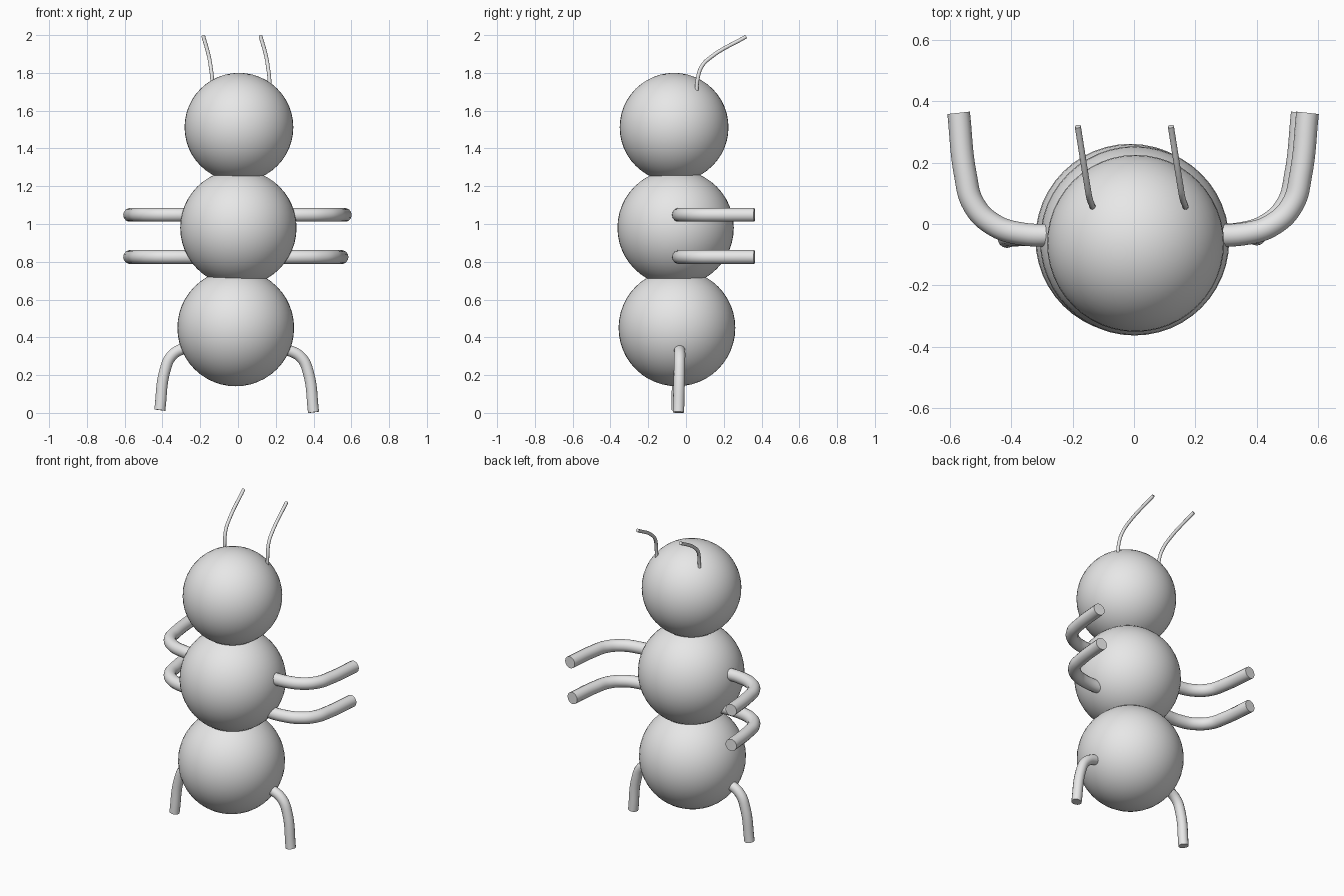
import bpy
from mathutils import Vector

cube = bpy.data.objects.get("Cube")
if cube:
    bpy.data.objects.remove(cube, do_unlink=True)

# Single grey material
grey = bpy.data.materials.new("plain_grey")
grey.use_nodes = True
colour = (0.8, 0.8, 0.8, 1)
grey.diffuse_color = colour
for node in grey.node_tree.nodes:
    if node.type == 'BSDF_PRINCIPLED':
        node.inputs["Base Color"].default_value = colour


def ball(name, radius, centre):
    bpy.ops.mesh.primitive_uv_sphere_add(segments=48, ring_count=24, radius=radius, location=centre)
    obj = bpy.context.object
    obj.name = name
    obj.data.materials.append(grey)
    bpy.ops.object.shade_smooth()


def tube(name, radius, points, side=1, shift=(0, 0, 0)):
    """Round capped tube through the points, optionally flipped in x."""
    curve = bpy.data.curves.new(name, 'CURVE')
    curve.dimensions = '3D'
    curve.bevel_depth = radius
    curve.bevel_resolution = 5
    curve.resolution_u = 8
    curve.use_fill_caps = True
    spline = curve.splines.new('BEZIER')
    spline.bezier_points.add(len(points) - 1)
    for bp, (x, y, z) in zip(spline.bezier_points, points):
        bp.co = Vector((x * side, y, z)) + Vector(shift)
        bp.handle_left_type = bp.handle_right_type = 'AUTO'
    obj = bpy.data.objects.new(name, curve)
    bpy.context.collection.objects.link(obj)
    # Turn the curve into a mesh so that the flat end keeps a crisp rim
    bpy.ops.object.select_all(action='DESELECT')
    obj.select_set(True)
    bpy.context.view_layer.objects.active = obj
    bpy.ops.object.convert(target='MESH')
    obj = bpy.context.object
    obj.name = name
    obj.data.materials.clear()
    obj.data.materials.append(grey)
    bpy.ops.object.shade_smooth_by_angle()


# Three stacked body segments
ball("head", 0.288, (0.005, -0.063, 1.512))
ball("thorax", 0.308, (0.002, -0.055, 0.98))
ball("abdomen", 0.309, (-0.012, -0.048, 0.45))

# Arms, bending backwards
arm = [(0.2, -0.033, 0), (0.36, -0.032, 0), (0.455, 0.0, 0),
       (0.517, 0.065, 0), (0.543, 0.16, 0), (0.565, 0.362, 0)]
tube("upper_left_arm", 0.037, arm, 1, (0, 0, 1.048))
tube("upper_right_arm", 0.037, arm, -1, (-0.006, 0, 1.048))
tube("lower_left_arm", 0.037, arm, 1, (-0.017, 0, 0.825))
tube("lower_right_arm", 0.037, arm, -1, (-0.006, 0, 0.825))

# Legs, bending downwards
leg = [(0.18, -0.034, 0.338), (0.275, -0.034, 0.328), (0.338, -0.034, 0.289),
       (0.372, -0.035, 0.215), (0.4, -0.04, 0.003)]
tube("left_leg", 0.03, leg)
tube("right_leg", 0.03, leg, -1, (-0.014, -0.008, 0.012))

# Antennae, sweeping up and back
antenna = [(0.168, 0.055, 1.68), (0.166, 0.062, 1.77), (0.158, 0.084, 1.835),
           (0.15, 0.13, 1.882), (0.12, 0.318, 1.992)]
tube("left_antenna", 0.01, antenna)
tube("right_antenna", 0.01, antenna, 1, (-0.303, 0, 0))
